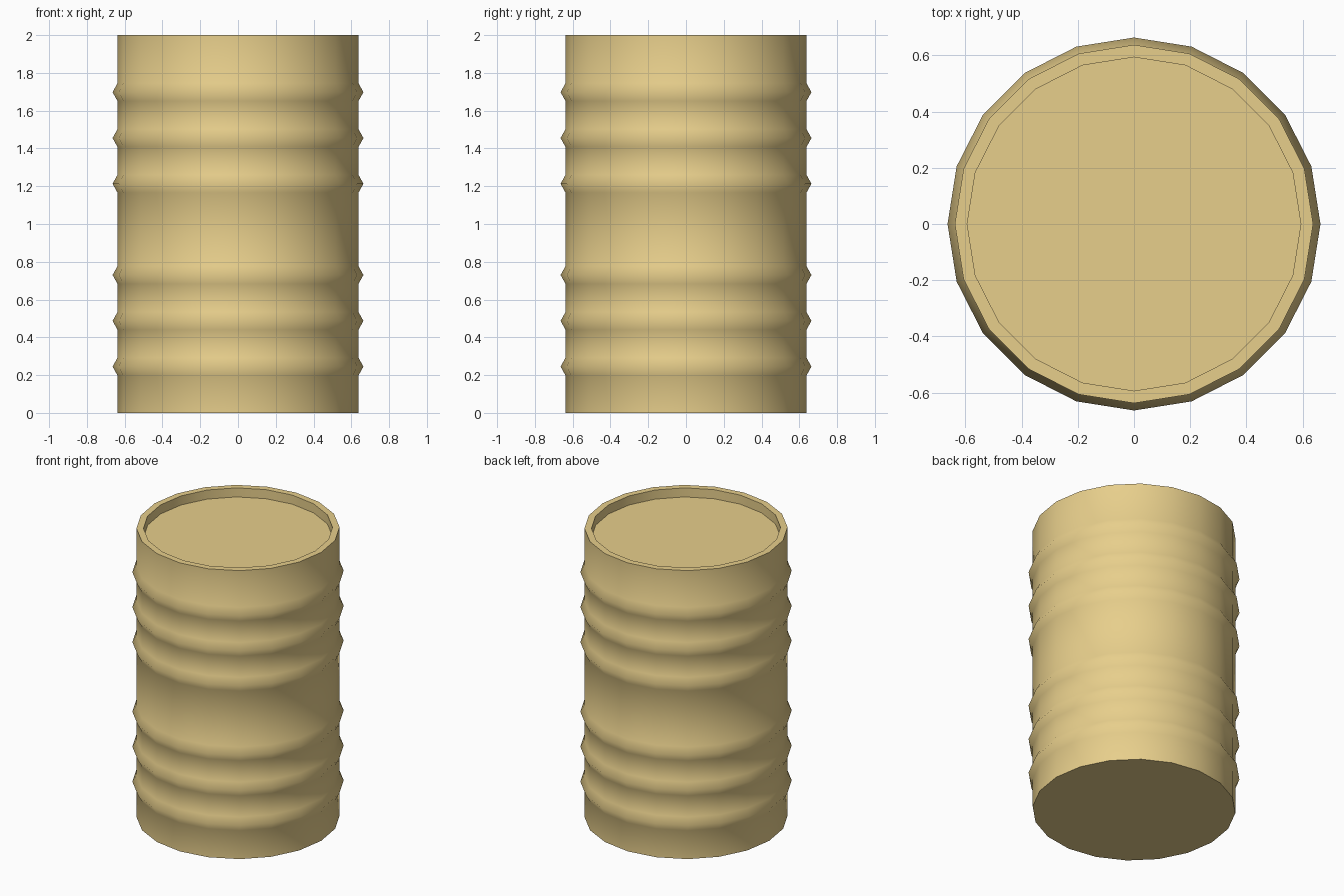
import bpy, bmesh, math

if "Cube" in bpy.data.objects:
    bpy.data.objects.remove(bpy.data.objects["Cube"])

SIDES = 20
R_BODY, R_RIDGE, R_LID = 0.638, 0.664, 0.594
HEIGHT, LID_Z, RIDGE_HALF = 2.0, 1.937, 0.047

# Side profile: (radius, z) from the base up, over the rim and down to the lid
profile = [(R_BODY, 0.0)]
for z in (0.245, 0.487, 0.73, 1.213, 1.455, 1.698):
    profile += [(R_BODY, z - RIDGE_HALF), (R_RIDGE, z), (R_BODY, z + RIDGE_HALF)]
profile += [(R_BODY, HEIGHT), (R_LID, HEIGHT), (R_LID, LID_Z)]

# Barrel: rings of the profile, joined, closed by base and lid
bm = bmesh.new()
rings = [[bm.verts.new((r * math.cos(2 * math.pi * i / SIDES),
                        r * math.sin(2 * math.pi * i / SIDES), z))
          for i in range(SIDES)] for r, z in profile]
for low, high in zip(rings, rings[1:]):
    for i in range(SIDES):
        j = (i + 1) % SIDES
        bm.faces.new((low[i], low[j], high[j], high[i]))
bm.faces.new(rings[0][::-1])
bm.faces.new(rings[-1])

mesh = bpy.data.meshes.new("barrel")
bm.to_mesh(mesh)
bm.free()
barrel = bpy.data.objects.new("barrel", mesh)
bpy.context.collection.objects.link(barrel)

# Golden paint
paint = bpy.data.materials.new("golden_paint")
paint.diffuse_color = (0.8, 0.62, 0.26, 1)
paint.use_nodes = True
paint.node_tree.nodes["Principled BSDF"].inputs["Base Color"].default_value = paint.diffuse_color
mesh.materials.append(paint)

# Smooth ridges, sharp rim and base
bpy.context.view_layer.objects.active = barrel
barrel.select_set(True)
bpy.ops.object.shade_smooth_by_angle(angle=math.radians(65))
